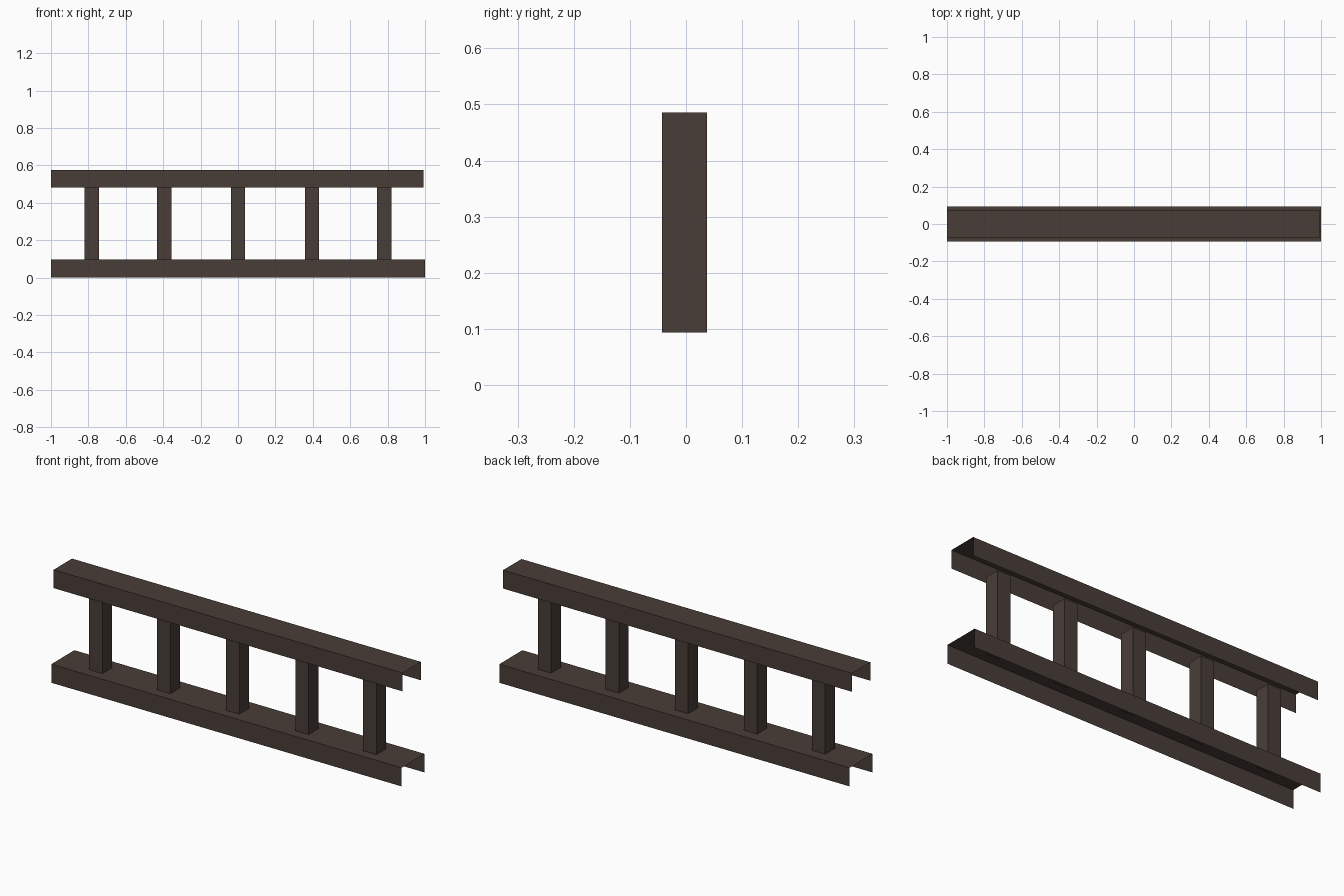
import bpy

if "Cube" in bpy.data.objects:
    bpy.data.objects.remove(bpy.data.objects["Cube"])

# One dark brown for everything
brown = bpy.data.materials.new("dark brown")
brown.diffuse_color = (0.066, 0.047, 0.039, 1)
brown.use_nodes = True
brown.node_tree.nodes["Principled BSDF"].inputs["Base Color"].default_value = brown.diffuse_color


def add_mesh(name, verts, faces):
    me = bpy.data.meshes.new(name)
    me.from_pydata(verts, [], faces)
    me.materials.append(brown)
    ob = bpy.data.objects.new(name, me)
    bpy.context.collection.objects.link(ob)
    return ob


def channel(name, x0, x1, half_width, z0, z1):
    """Thin rail open at the bottom and at both ends."""
    profile = [(-half_width, z0), (-half_width, z1), (half_width, z1), (half_width, z0)]
    verts = [(x, y, z) for x in (x0, x1) for y, z in profile]
    faces = [(i, i + 4, i + 5, i + 1) for i in range(3)]
    add_mesh(name, verts, faces)


def post(name, x, half_x, y0, y1, z0, z1):
    """Square tube whose ends are hidden in the rails."""
    ring = [(x - half_x, y0), (x + half_x, y0), (x + half_x, y1), (x - half_x, y1)]
    verts = [(px, py, z) for z in (z0, z1) for px, py in ring]
    faces = [(i, (i + 1) % 4, (i + 1) % 4 + 4, i + 4) for i in range(4)]
    add_mesh(name, verts, faces)


# Rails
channel("bottom_rail", -1.0, 1.0, 0.094, 0.0, 0.096)
channel("top_rail", -1.0, 0.992, 0.075, 0.481, 0.576)

# Posts
for i, x in enumerate((-0.782, -0.394, 0.0, 0.395, 0.782)):
    post(f"post_{i + 1}", x, 0.038, -0.043, 0.037, 0.094, 0.486)
